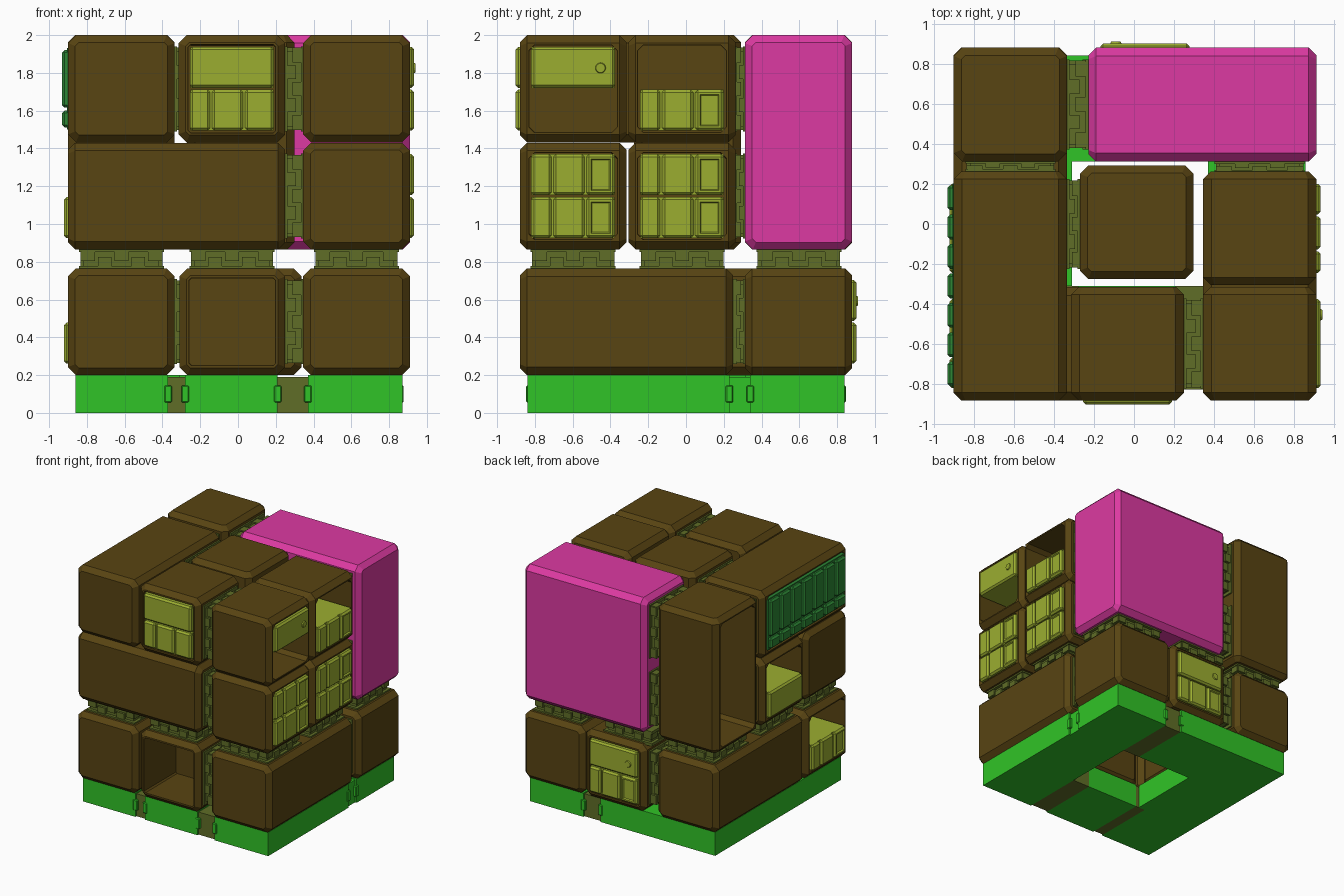
import bpy, bmesh, math
from mathutils import Matrix, Vector

old = bpy.data.objects.get("Cube")
if old:
    bpy.data.objects.remove(old, do_unlink=True)


def make_material(name, rgb):
    m = bpy.data.materials.new(name)
    m.use_nodes = True
    m.diffuse_color = (*rgb, 1)
    m.node_tree.nodes["Principled BSDF"].inputs["Base Color"].default_value = (*rgb, 1)
    return m


BROWN = make_material("brown", (0.098, 0.058, 0.006))
PINK = make_material("pink", (0.72, 0.042, 0.36))
GREEN = make_material("bright green", (0.03, 0.55, 0.02))
LIME = make_material("lime", (0.33, 0.42, 0.03))
OLIVE = make_material("olive", (0.115, 0.155, 0.02))
DARK = make_material("dark green", (0.025, 0.24, 0.035))


def finish(bm, name, mat, matrix=None):
    if matrix:
        bm.transform(matrix)
    bmesh.ops.recalc_face_normals(bm, faces=bm.faces)
    me = bpy.data.meshes.new(name)
    bm.to_mesh(me)
    bm.free()
    me.materials.append(mat)
    ob = bpy.data.objects.new(name, me)
    bpy.context.scene.collection.objects.link(ob)
    return ob


def add_box(bm, lo, hi, bevel=0):
    lo, hi = Vector(lo), Vector(hi)
    mat = Matrix.Translation((lo + hi) / 2) @ Matrix.Diagonal((*(hi - lo), 1))
    vs = bmesh.ops.create_cube(bm, size=1, matrix=mat)["verts"]
    if bevel:
        es = list({e for v in vs for e in v.link_edges})
        bmesh.ops.bevel(bm, geom=es, offset=bevel, segments=1, affect='EDGES')


# Grid of cells
XL, XM, XR = (-0.9, -0.335), (-0.315, 0.25), (0.345, 0.91)
XB = (-0.228, 0.337)
YF, YM, YB = (-0.88, -0.315), (-0.305, 0.262), (0.312, 0.88)
Z1, Z2, Z3 = (0.2, 0.765), (0.865, 1.43), (1.432, 2.0)
SIDES = {"front": (0, -1, 0), "right": (1, 0, 0), "back": (0, 1, 0), "left": (-1, 0, 0)}
TURN = {"front": 0, "right": 90, "back": 180, "left": -90}


def span(a, b):
    return (a[0], b[1])


def crate(name, x, y, z, axis, side=None, depth=0.42, mat=BROWN):
    """Chamfered box running along an axis, with an optional recessed opening."""
    bm = bmesh.new()
    add_box(bm, (x[0], y[0], z[0]), (x[1], y[1], z[1]))
    ax = Vector([int(i == axis) for i in range(3)])
    along = [e for e in bm.edges
             if abs((e.verts[0].co - e.verts[1].co).normalized().dot(ax)) > 0.9]
    bmesh.ops.bevel(bm, geom=along, offset=0.042, segments=1, affect='EDGES')
    bm.normal_update()
    ends = {e for f in bm.faces if abs(f.normal.dot(ax)) > 0.9 for e in f.edges}
    bmesh.ops.bevel(bm, geom=list(ends), offset=0.038, segments=1, affect='EDGES')
    bmesh.ops.recalc_face_normals(bm, faces=bm.faces)
    if side:
        d = Vector(SIDES[side])

        def facing():
            return max(bm.faces, key=lambda f: f.calc_center_median().dot(d)
                       + (f.normal.dot(d) > 0.9))
        f = facing()
        bmesh.ops.inset_individual(bm, faces=[f], thickness=0.014, depth=0)
        if len(f.verts) == 4:
            mid = f.calc_center_median()
            bmesh.ops.bevel(bm, geom=list(f.verts), offset=0.03, segments=1, affect='VERTICES')
            bm.normal_update()
            f = min(bm.faces, key=lambda q: (q.calc_center_median() - mid).length)
        bmesh.ops.inset_individual(bm, faces=[f], thickness=0.003, depth=-depth)
    finish(bm, name, mat)


def place(side, x, y, z):
    """Frame on a crate's open face: local x across, local -y outward."""
    c = Vector((sum(x) / 2, sum(y) / 2, sum(z) / 2))
    half = Vector(((x[1] - x[0]) / 2, (y[1] - y[0]) / 2, 0))
    d = Vector(SIDES[side])
    c += Vector([d[i] * half[i] for i in range(3)])
    return Matrix.Translation(c) @ Matrix.Rotation(math.radians(TURN[side]), 4, 'Z')


CELLS = [(-0.222, -0.115), (-0.105, 0.06), (0.07, 0.222)]


def locker(name, side, x, y, z, rows):
    """Fitted units: each row is (level, style)."""
    bm = bmesh.new()
    for level, style in rows:
        lo, hi = (0.005, 0.222) if level == "upper" else (-0.222, -0.005)
        add_box(bm, (-0.22, 0.0, lo), (0.22, 0.4, hi))
        cells = CELLS if style in ("cells", "window") else [(-0.222, 0.222)]
        for a, b in cells:
            add_box(bm, (a, -0.022, lo), (b, 0.05, hi), 0.014)
        if style == "window":
            bm.normal_update()
            front = [f for f in bm.faces if f.normal.y < -0.9
                     and f.calc_center_median().y < -0.02
                     and lo < f.calc_center_median().z < hi
                     and f.calc_center_median().x > 0.1]
            bmesh.ops.inset_individual(bm, faces=front, thickness=0.016, depth=0)
            bmesh.ops.inset_individual(bm, faces=front, thickness=0.008, depth=-0.012)
        if style == "knob":
            m = Matrix.Translation((0.145, -0.024, 0.11)) @ Matrix.Rotation(math.pi / 2, 4, 'X')
            bmesh.ops.create_cone(bm, cap_ends=True, segments=16, radius1=0.03,
                                  radius2=0.024, depth=0.012, matrix=m)
    finish(bm, name, LIME, place(side, x, y, z))


def fitted(name, x, y, z, side, rows):
    crate(name, x, y, z, 1, side)
    locker(name + "_lockers", side, x, y, z, rows)


# Closed and empty crates
crate("bottom_right_long_crate", XR, span(YF, (0, 0.25)), Z1, 1)
crate("bottom_right_back_crate", XR, YB, Z1, 1)
crate("bottom_left_long_crate", XL, (-0.3, 0.88), Z1, 1)
crate("bottom_front_open_crate", (-0.31, 0.25), YF, Z1, 1, "front")
crate("middle_front_long_crate", span(XL, XM), YF, Z2, 0)
crate("left_back_tower", XL, YB, span(Z2, Z3), 2, "left")
crate("centre_tower", (-0.27, 0.298), (-0.275, 0.292), span(Z2, Z3), 2)
crate("top_left_long_crate", XL, span(YF, YM), Z3, 1, "left", 0.1)
crate("large_back_block", span(XB, XR), YB, span(Z2, Z3), 0, mat=PINK)

# Crates with fitted lockers
both = [("upper", "window"), ("lower", "window")]
fitted("top_front_crate", XM, YF, Z3, "front", [("upper", "plain"), ("lower", "cells")])
fitted("top_right_front_crate", XR, YF, Z3, "right", [("upper", "knob")])
fitted("top_right_middle_crate", XR, YM, Z3, "right", [("lower", "window")])
fitted("middle_right_front_crate", XR, YF, Z2, "right", both)
fitted("middle_right_middle_crate", XR, YM, Z2, "right", both)
fitted("middle_left_crate", XL, YM, Z2, "left", [("lower", "plain")])
fitted("bottom_left_front_crate", XL, YF, Z1, "left", [("lower", "window")])
fitted("bottom_back_crate", XB, YB, Z1, "back", [("upper", "knob"), ("lower", "window")])

# Row of dark green ribbed panels on the left
bm = bmesh.new()
add_box(bm, (-0.51, -0.005, -0.215), (0.51, 0.09, 0.215))
for i in range(7):
    u = -0.44 + i * 0.1467
    add_box(bm, (u - 0.062, -0.032, -0.1), (u + 0.062, 0.03, 0.205), 0.014)
    add_box(bm, (u - 0.062, -0.032, -0.205), (u + 0.062, 0.03, -0.115), 0.014)
finish(bm, "side_panel_row", DARK, place("left", XL, span(YF, YM), Z3))


def connector(name, centre, axis, gap):
    """Toothed coupling that bridges the gap between two crates."""
    bm = bmesh.new()
    g = gap / 2
    add_box(bm, (-0.2, -0.2, -g - 0.01), (0.2, 0.2, g + 0.01))
    for s in (-1, 1):
        add_box(bm, (-0.225, -0.225, s * g - 0.012), (0.225, 0.225, s * g + 0.012))
    for side in range(4):
        rot = Matrix.Rotation(side * math.pi / 2, 4, 'Z')
        tmp = bmesh.new()
        for i in range(5):
            u, off = (i - 2) * 0.088, g * 0.4 * (-1) ** i
            add_box(tmp, (u - 0.036, -0.218, off - g * 0.6), (u + 0.036, -0.19, off + g * 0.6))
        tmp.transform(rot)
        me = bpy.data.meshes.new("teeth")
        tmp.to_mesh(me)
        tmp.free()
        bm.from_mesh(me)
        bpy.data.meshes.remove(me)
    turn = {0: ('Y', 90), 1: ('X', 90), 2: ('Z', 0)}[axis]
    m = Matrix.Translation(centre) @ Matrix.Rotation(math.radians(turn[1]), 4, turn[0])
    finish(bm, name, OLIVE, m)


xs, ys, zs = (-0.617, -0.032, 0.627), (-0.597, -0.02, 0.597), (0.483, 1.148, 1.716)
for i, x in enumerate(xs):
    for j, y in enumerate(ys):
        if (i, j) != (1, 1):
            connector("floor_coupling", (x, y, 0.815), 2, 0.1)
for k, z in enumerate(zs):
    connector("front_coupling", (0.297, ys[0], z), 0, 0.095)
    connector("back_coupling", (-0.282, ys[2], z), 0, 0.105)
    connector("right_coupling", (xs[2], 0.285, z), 1, 0.055)
    if k:
        connector("left_coupling", (xs[0], 0.288, z), 1, 0.05)
connector("inner_coupling", (-0.302, 0.0, zs[2]), 0, 0.065)


# Base slabs, joints and clips
def base(name, x, y, mat=GREEN, top=0.2):
    bm = bmesh.new()
    add_box(bm, (x[0], y[0], 0), (x[1], y[1], top))
    finish(bm, name, mat)


BF, BB = (-0.84, -0.31), (0.312, 0.84)
base("base_left", (-0.86, -0.37), (-0.84, 0.84))
base("base_front", (-0.28, 0.21), BF)
base("base_back", (-0.37, 0.21), BB)
base("base_right_front", (0.37, 0.87), (-0.84, 0.23))
base("base_right_back", (0.37, 0.87), (0.34, 0.84))
base("base_right_joint", (0.37, 0.855), (0.23, 0.34), top=0.19)
base("base_inner_left", (-0.37, -0.31), (-0.31, 0.312))
base("base_joint_front_left", (-0.37, -0.28), (-0.825, -0.31), OLIVE, 0.19)
base("base_joint_front_right", (0.21, 0.37), (-0.825, -0.31), OLIVE, 0.19)
base("base_joint_back", (0.21, 0.37), (0.312, 0.825), OLIVE, 0.19)

bm = bmesh.new()
for x in (-0.37, -0.28, 0.21, 0.37):
    add_box(bm, (x - 0.02, -0.847, 0.055), (x + 0.02, -0.8, 0.145), 0.006)
for x in (0.21, 0.37):
    add_box(bm, (x - 0.02, 0.8, 0.055), (x + 0.02, 0.847, 0.145), 0.006)
for y in (0.23, 0.34):
    add_box(bm, (0.83, y - 0.02, 0.055), (0.877, y + 0.02, 0.145), 0.006)
finish(bm, "base_clips", GREEN)
